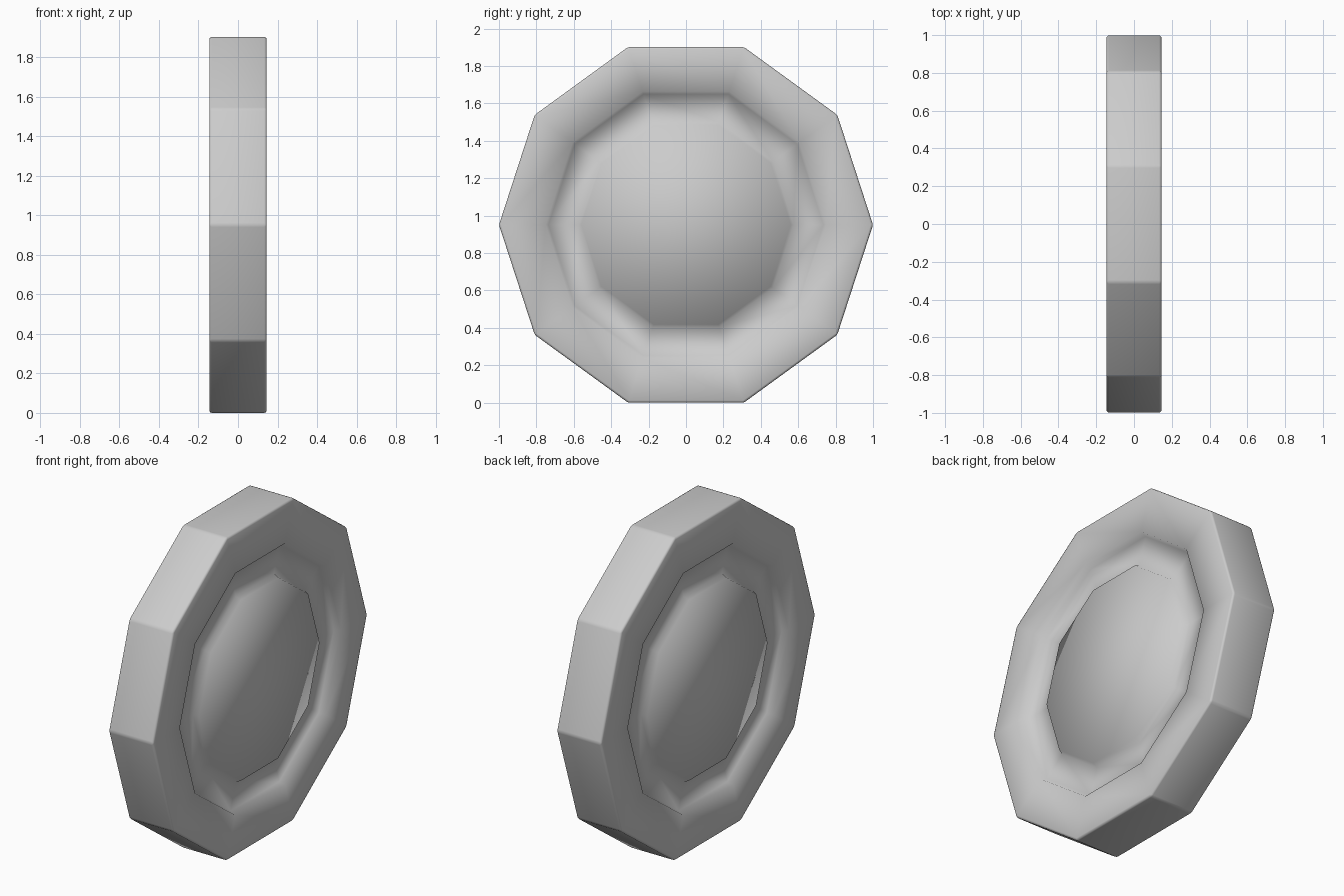
import bpy, bmesh
from math import cos, sin, pi, radians

if "Cube" in bpy.data.objects:
    bpy.data.objects.remove(bpy.data.objects["Cube"])

SIDES = 10
CENTRE_Z = sin(radians(72))      # distance from axle to a flat side
HALF_WIDTH = 0.145

# Half profile (x, radius), from the rim inwards across one face
half = [
    (HALF_WIDTH, 1.0),           # rim edge
    (HALF_WIDTH, 0.75),          # groove outer lip
    (HALF_WIDTH - 0.035, 0.735), # groove floor, outer
    (HALF_WIDTH - 0.035, 0.575), # groove floor, inner
    (HALF_WIDTH - 0.005, 0.56),  # centre disc edge
]
profile = half[::-1] + [(-x, r) for x, r in half]

# Sweep the profile around the axle
bm = bmesh.new()
rings = []
for x, r in profile:
    rings.append([bm.verts.new((x, r * cos(2 * pi * i / SIDES),
                                CENTRE_Z + r * sin(2 * pi * i / SIDES)))
                  for i in range(SIDES)])
for a, b in zip(rings, rings[1:]):
    for i in range(SIDES):
        j = (i + 1) % SIDES
        bm.faces.new((a[i], a[j], b[j], b[i]))

# Flat centre discs on both sides
bm.faces.new(rings[0])
bm.faces.new(rings[-1])
bmesh.ops.recalc_face_normals(bm, faces=bm.faces)

# Small bevel on the rim edges
rim = set(rings[len(half) - 1] + rings[len(half)])
edges = [e for e in bm.edges if e.verts[0] in rim and e.verts[1] in rim]
bmesh.ops.bevel(bm, geom=edges, offset=0.012, segments=2, profile=0.5,
                affect='EDGES')

mesh = bpy.data.meshes.new("wheel")
bm.to_mesh(mesh)
bm.free()
mesh.shade_smooth()
wheel = bpy.data.objects.new("wheel", mesh)
bpy.context.collection.objects.link(wheel)
